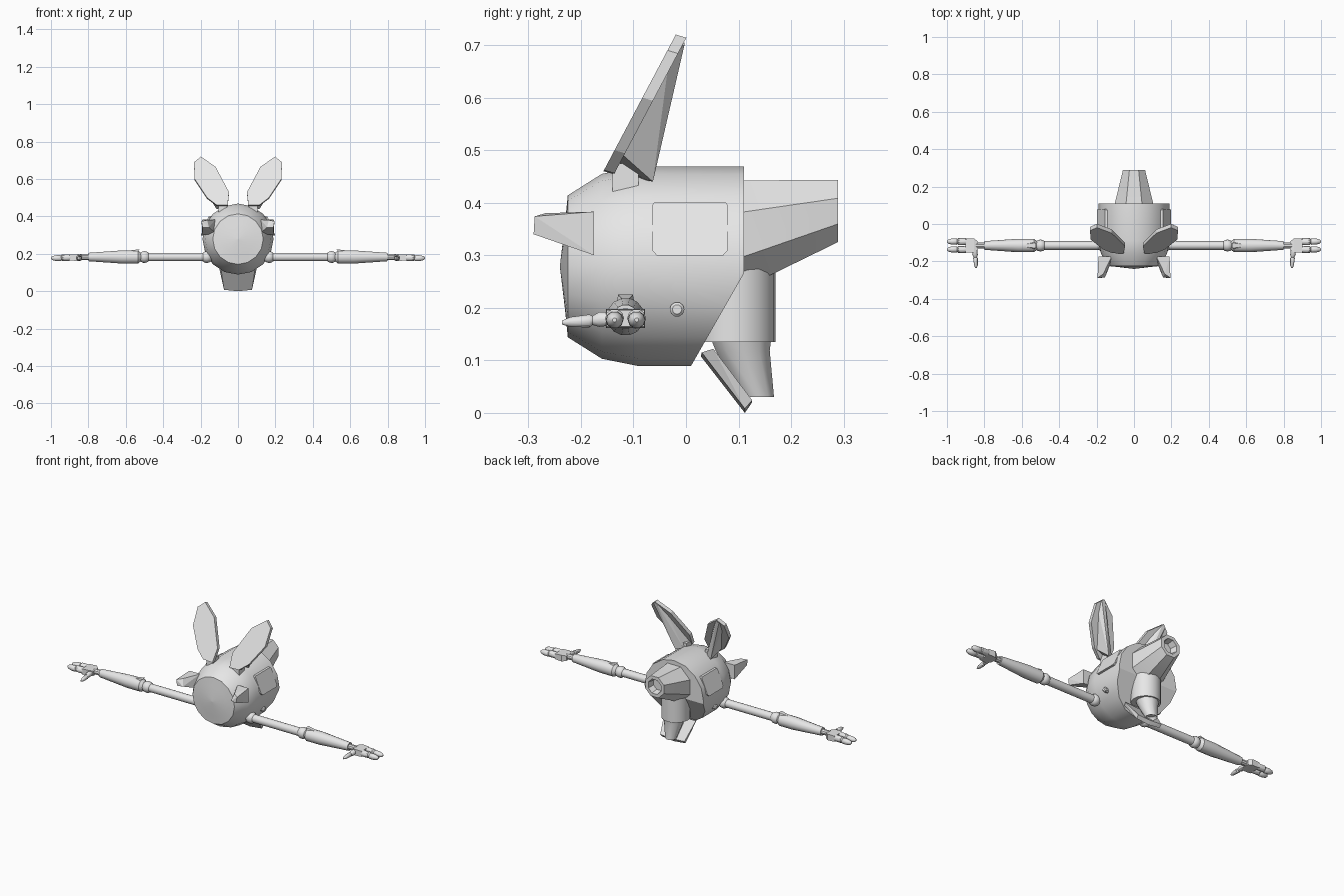
import bpy, bmesh, math
from mathutils import Vector

if "Cube" in bpy.data.objects:
    bpy.data.objects.remove(bpy.data.objects["Cube"])

grey = bpy.data.materials.new("light grey")
grey.diffuse_color = (0.8, 0.8, 0.8, 1)
grey.use_nodes = True
grey.node_tree.nodes["Principled BSDF"].inputs["Base Color"].default_value = grey.diffuse_color


def finish(name, bm, mirror=False, smooth=None):
    """Turn a bmesh into a named object, optionally mirrored and smoothed."""
    bmesh.ops.recalc_face_normals(bm, faces=bm.faces[:])
    me = bpy.data.meshes.new(name)
    bm.to_mesh(me)
    bm.free()
    me.materials.append(grey)
    ob = bpy.data.objects.new(name, me)
    bpy.context.collection.objects.link(ob)
    if mirror:
        ob.modifiers.new("Mirror", 'MIRROR').use_clip = False
    if smooth:
        bpy.ops.object.select_all(action='DESELECT')
        ob.select_set(True)
        bpy.context.view_layer.objects.active = ob
        bpy.ops.object.shade_smooth_by_angle(angle=math.radians(smooth))
    return ob


def hull(name, points, mirror=True):
    """Flat-faced solid wrapped around a few corner points."""
    bm = bmesh.new()
    for p in points:
        bm.verts.new(p)
    res = bmesh.ops.convex_hull(bm, input=bm.verts[:])
    junk = {e for e in res["geom_interior"] + res["geom_unused"]
            if isinstance(e, bmesh.types.BMVert)}
    bmesh.ops.delete(bm, geom=list(junk), context='VERTS')
    bmesh.ops.dissolve_limit(bm, angle_limit=0.03, verts=bm.verts[:], edges=bm.edges[:])
    return finish(name, bm, mirror)


def loft(rings, n, axis, turn=0.0):
    """Stack n-sided rings given as (centre, radius) across an axis."""
    u, v = {'X': (Vector((0, 1, 0)), Vector((0, 0, 1))),
            'Y': (Vector((1, 0, 0)), Vector((0, 0, 1))),
            'Z': (Vector((1, 0, 0)), Vector((0, 1, 0)))}[axis]
    bm = bmesh.new()
    rows = []
    for c, r in rings:
        rows.append([bm.verts.new(Vector(c) + u * r * math.cos(a) + v * r * math.sin(a))
                     for a in (2 * math.pi * i / n + turn for i in range(n))])
    for a, b in zip(rows, rows[1:]):
        for i in range(n):
            j = (i + 1) % n
            bm.faces.new((a[i], a[j], b[j], b[i]))
    bm.faces.new(rows[0])
    bm.faces.new(rows[-1])
    return bm


def ball(name, centre, r, n=12):
    bm = bmesh.new()
    bmesh.ops.create_uvsphere(bm, u_segments=n, v_segments=8, radius=r)
    bmesh.ops.translate(bm, verts=bm.verts[:], vec=centre)
    return finish(name, bm, True, 60)


# Body: barrel with a domed face, its lower rear corner sliced off
CZ = 0.279
prof = [(-0.24, 0.001), (-0.23, 0.085), (-0.225, 0.135), (-0.16, 0.176),
        (-0.09, 0.19), (0.11, 0.19)]
bm = loft([((0, y, CZ), r) for y, r in prof], 16, 'Y')
cut = bmesh.ops.bisect_plane(bm, geom=bm.verts[:] + bm.edges[:] + bm.faces[:],
                             plane_co=(0, 0.11, 0.265), plane_no=(0, 0.175, -0.10),
                             clear_outer=True)
rim = [e for e in cut["geom_cut"] if isinstance(e, bmesh.types.BMEdge)]
bmesh.ops.holes_fill(bm, edges=rim)
finish("body", bm, smooth=28)

# Rear upper nozzle with a recessed opening
finish("rear_nozzle", loft([((0, 0.09, 0.34), 0.113), ((0, 0.11, 0.34), 0.111),
                            ((0, 0.289, 0.384), 0.064), ((0, 0.289, 0.384), 0.044),
                            ((0, 0.25, 0.384), 0.036)], 8, 'Y', math.pi / 8), smooth=25)

# Lower drum and its tapered, backward-leaning foot
finish("lower_drum", loft([((0, 0.093, 0.30), 0.077), ((0, 0.093, 0.135), 0.077)],
                          20, 'Z'), smooth=30)
finish("foot_cone", loft([((0, 0.105, 0.14), 0.06), ((0, 0.108, 0.118), 0.054),
                          ((0, 0.138, 0.03), 0.031), ((0, 0.136, 0.045), 0.02)],
                         10, 'Z'), smooth=40)

# Slanted foot plate, folded along the middle
hull("foot_plate", [(0, 0.028, 0.108), (0.09, 0.03, 0.115), (0.10, 0.052, 0.122),
                    (0, 0.05, 0.118), (0, 0.112, 0.0), (0.075, 0.112, 0.008),
                    (0.078, 0.126, 0.024), (0, 0.126, 0.02)])

# Side window panels
outline = [(-0.065, 0.31), (-0.055, 0.299), (0.07, 0.299), (0.08, 0.31),
           (0.08, 0.395), (0.075, 0.401), (-0.06, 0.401), (-0.065, 0.395)]
hull("side_panel", [(0.199 - (z - 0.299) * 0.42 - d, y, z)
                    for y, z in outline for d in (0, 0.03)])

# Small side knob
finish("side_knob", loft([((0.15, -0.017, 0.197), 0.014), ((0.182, -0.017, 0.197), 0.014),
                          ((0.187, -0.017, 0.197), 0.009)], 10, 'X'), True, 30)

# Cheek fins pointing forward and outward
hull("cheek_fin", [(0.11, -0.175, 0.31), (0.19, -0.175, 0.30), (0.19, -0.175, 0.383),
                   (0.12, -0.175, 0.383), (0.12, -0.2, 0.31), (0.155, -0.285, 0.342),
                   (0.19, -0.29, 0.34), (0.195, -0.288, 0.374), (0.165, -0.268, 0.38)])

# Ears: leaning plate, tapered ridge behind it, short stem
ear = [(0.198, 0.72), (0.235, 0.69), (0.232, 0.60), (0.165, 0.50),
       (0.115, 0.462), (0.055, 0.46), (0.048, 0.53), (0.12, 0.665)]
hull("ear_plate", [(x, -0.022 + 0.53 * (z - 0.715) + d, z - d * 0.3)
                   for x, z in ear for d in (0, 0.02)])
hull("ear_ridge", [(0.06, -0.14, 0.47), (0.15, -0.125, 0.495), (0.075, -0.085, 0.445),
                   (0.115, -0.063, 0.44), (0.165, -0.03, 0.69), (0.225, -0.03, 0.69),
                   (0.19, -0.003, 0.705), (0.21, -0.003, 0.70)])
hull("ear_stem", [(x, y, z) for x in (0.06, 0.105) for y in (-0.14, -0.09)
                  for z in (0.42, 0.475)])

# Arms
AY, AZ = -0.115, 0.183


def limb(name, prof, n=14, y=AY, z=AZ):
    finish(name, loft([((x, y, z), r) for x, r in prof], n, 'X'), True, 35)


ball("shoulder_joint", (0.166, AY, AZ), 0.032)
limb("upper_arm", [(0.17, 0.023), (0.48, 0.023)])
ball("elbow_joint", (0.50, AY, AZ), 0.032)
limb("forearm", [(0.515, 0.02), (0.535, 0.036), (0.62, 0.036), (0.80, 0.023)])
hull("forearm_flare", [(0.525, AY - 0.014, 0.225), (0.525, AY + 0.014, 0.225),
                       (0.55, AY - 0.018, 0.205), (0.55, AY + 0.018, 0.205),
                       (0.64, AY, 0.21)])
limb("wrist", [(0.79, 0.016), (0.845, 0.016)], 10)

# Hands: palm, two jointed fingers and a thumb pointing forward
HZ = 0.18
hull("palm", [(x, AY + s * w, HZ + t * h) for x, w, h in
              ((0.835, 0.022, 0.014), (0.855, 0.037, 0.018), (0.90, 0.036, 0.016))
              for s in (-1, 1) for t in (-1, 1)])
for side, label in ((-1, "front"), (1, "back")):
    y = AY + side * 0.021
    limb(label + "_finger_base", [(0.885, 0.013), (0.90, 0.018), (0.94, 0.018),
                                  (0.948, 0.012)], 10, y, HZ)
    limb(label + "_finger_tip", [(0.942, 0.012), (0.95, 0.017), (0.975, 0.016),
                                 (0.993, 0.011), (1.0, 0.004)], 10, y, HZ - 0.003)
finish("thumb", loft([((0.85, -0.135, 0.18), 0.013), ((0.85, -0.165, 0.178), 0.015),
                      ((0.848, -0.178, 0.176), 0.009), ((0.847, -0.184, 0.175), 0.013),
                      ((0.845, -0.22, 0.173), 0.010), ((0.845, -0.236, 0.172), 0.004)],
                     10, 'Y'), True, 35)
